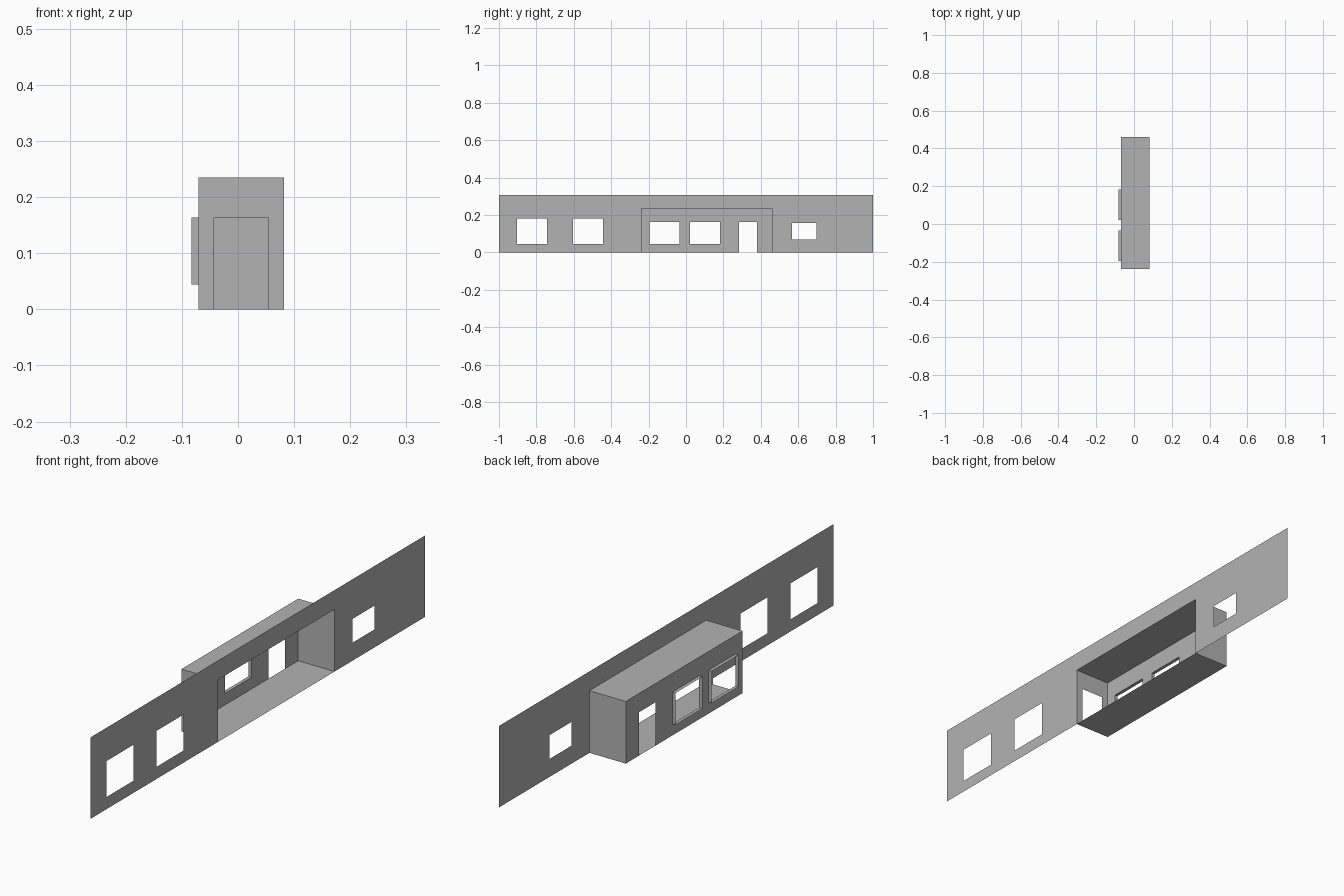
import bpy
import bmesh

cube = bpy.data.objects.get("Cube")
if cube:
    bpy.data.objects.remove(cube, do_unlink=True)

# One flat grey for everything
grey = bpy.data.materials.new("plain grey")
grey.use_nodes = True
colour = (0.45, 0.45, 0.45, 1)
grey.diffuse_color = colour
grey.node_tree.nodes["Principled BSDF"].inputs["Base Color"].default_value = colour

# Main dimensions
WALL_X, BAY_X, FRAME_X = 0.082, -0.07, -0.083
BAY_START, BAY_END, BAY_TOP = -0.238, 0.46, 0.235
WALL_TOP = 0.308


def make_object(name, quads):
    """Mesh object from a list of four-cornered faces."""
    bm = bmesh.new()
    for quad in quads:
        bm.faces.new([bm.verts.new(p) for p in quad])
    bmesh.ops.remove_doubles(bm, verts=bm.verts, dist=1e-5)
    mesh = bpy.data.meshes.new(name)
    bm.to_mesh(mesh)
    bm.free()
    mesh.materials.append(grey)
    obj = bpy.data.objects.new(name, mesh)
    bpy.context.collection.objects.link(obj)
    return obj


def panel(name, start, end, height, holes, place):
    """Thin upright sheet split into columns around its rectangular holes.
    Each hole is (start, end, bottom, top); place maps (u, z) to a point."""
    quads = []

    def add(u0, u1, z0, z1):
        if u1 - u0 > 1e-5 and z1 - z0 > 1e-5:
            corners = ((u0, z0), (u0, z1), (u1, z1), (u1, z0))
            quads.append([place(u, z) for u, z in corners])

    u = start
    for h0, h1, bottom, top in sorted(holes):
        add(u, h0, 0, height)
        add(h0, h1, 0, bottom)
        add(h0, h1, top, height)
        u = h1
    add(u, end, 0, height)
    return make_object(name, quads)


# Long wall with windows and the opening into the bay
panel("long_wall", -1, 1, WALL_TOP,
      [(-0.904, -0.743, 0.046, 0.182), (-0.604, -0.443, 0.046, 0.182),
       (BAY_START, BAY_END, 0, BAY_TOP), (0.567, 0.698, 0.068, 0.158)],
      lambda u, z: (WALL_X, u, z))

# Outer wall of the bay with two windows and a doorway
bay_windows = [(-0.195, -0.034, 0.044, 0.164), (0.021, 0.182, 0.044, 0.164)]
panel("bay_outer_wall", BAY_START, BAY_END, BAY_TOP,
      bay_windows + [(0.283, 0.38, 0, 0.164)],
      lambda u, z: (BAY_X, u, z))

# End walls of the bay, the front one with a doorway
panel("bay_front_end", BAY_X, WALL_X, BAY_TOP, [(-0.043, 0.054, 0, 0.163)],
      lambda u, z: (u, BAY_START, z))
panel("bay_back_end", BAY_X, WALL_X, BAY_TOP, [],
      lambda u, z: (u, BAY_END, z))

# Floor and roof of the bay
for name, z in (("bay_floor", 0), ("bay_roof", BAY_TOP)):
    make_object(name, [[(BAY_X, BAY_START, z), (WALL_X, BAY_START, z),
                        (WALL_X, BAY_END, z), (BAY_X, BAY_END, z)]])

# Thin sleeves standing out around the bay windows
for i, (y0, y1, z0, z1) in enumerate(bay_windows):
    ring = [(y0, z0), (y1, z0), (y1, z1), (y0, z1)]
    quads = [[(BAY_X, *a), (BAY_X, *b), (FRAME_X, *b), (FRAME_X, *a)]
             for a, b in zip(ring, ring[1:] + ring[:1])]
    make_object(f"window_sleeve_{i + 1}", quads)
